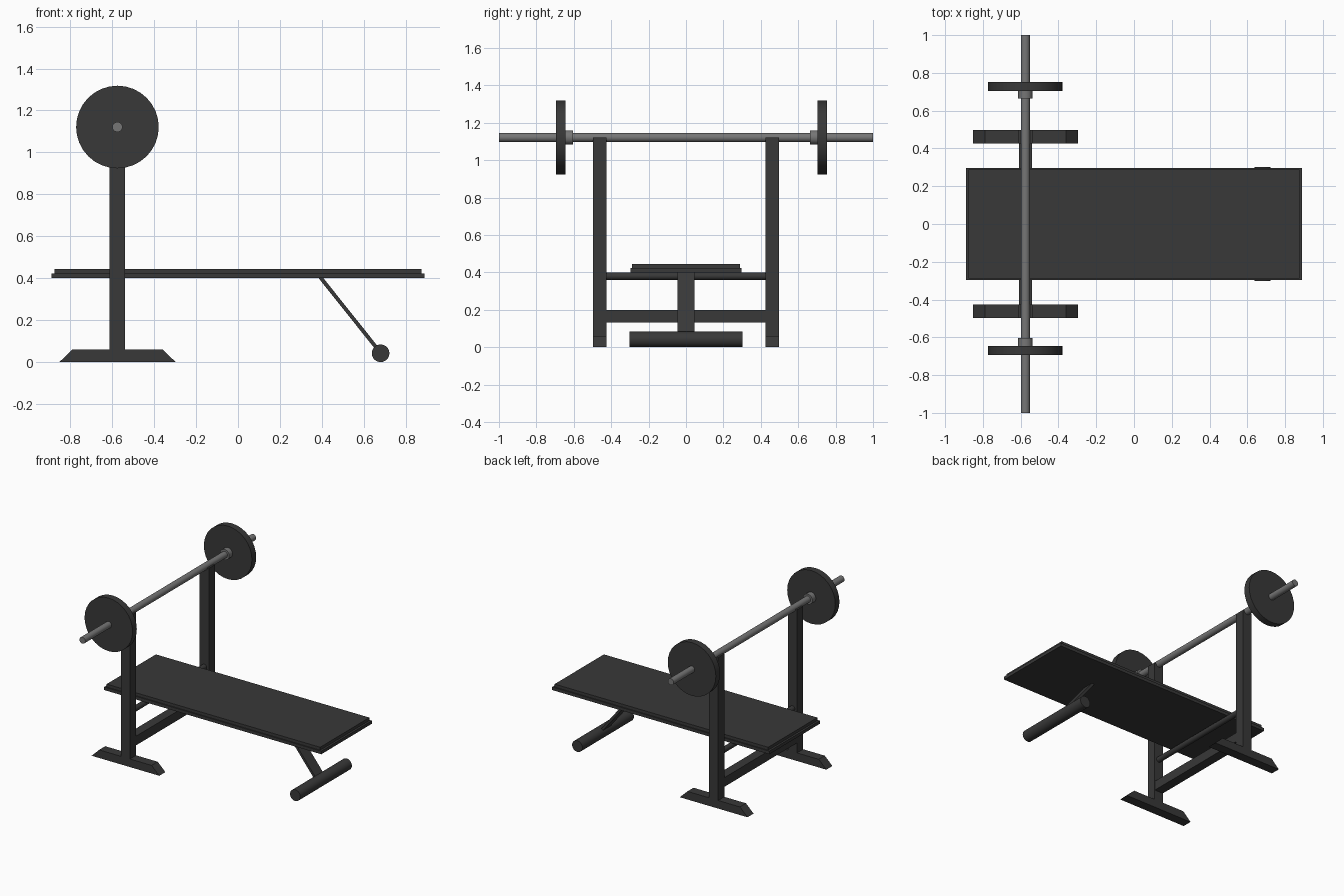
import bpy, bmesh, math
from mathutils import Vector

if "Cube" in bpy.data.objects:
    bpy.data.objects.remove(bpy.data.objects["Cube"])

RACK_X = -0.575
BAR_Z = 1.121


def material(name, v):
    m = bpy.data.materials.new(name)
    m.diffuse_color = (v, v, v, 1)
    m.use_nodes = True
    m.node_tree.nodes["Principled BSDF"].inputs["Base Color"].default_value = m.diffuse_color
    return m


DARK = material("dark_frame", 0.04)
STEEL = material("steel", 0.18)


def finish(name, bm, mat):
    bmesh.ops.recalc_face_normals(bm, faces=bm.faces)
    me = bpy.data.meshes.new(name)
    bm.to_mesh(me)
    bm.free()
    me.materials.append(mat)
    ob = bpy.data.objects.new(name, me)
    bpy.context.collection.objects.link(ob)
    return ob


def prism(name, profile, y0, y1, mat=DARK):
    """Extrude an (x, z) profile along y."""
    bm = bmesh.new()
    face = bm.faces.new([bm.verts.new((x, y0, z)) for x, z in profile])
    out = bmesh.ops.extrude_face_region(bm, geom=[face])
    moved = [g for g in out["geom"] if isinstance(g, bmesh.types.BMVert)]
    bmesh.ops.translate(bm, vec=(0, y1 - y0, 0), verts=moved)
    return finish(name, bm, mat)


def box(name, x0, x1, y0, y1, z0, z1):
    return prism(name, [(x0, z0), (x1, z0), (x1, z1), (x0, z1)], y0, y1)


def rod(name, x, z, r, y0, y1, mat=DARK, sides=32):
    """Round bar along y, smooth sides and flat ends."""
    ring = [(x + r * math.cos(2 * math.pi * i / sides),
             z + r * math.sin(2 * math.pi * i / sides)) for i in range(sides)]
    ob = prism(name, ring, y0, y1, mat)
    bpy.ops.object.select_all(action='DESELECT')
    ob.select_set(True)
    bpy.context.view_layer.objects.active = ob
    bpy.ops.object.shade_smooth_by_angle(angle=math.radians(30))
    return ob


# Bench: base board and slightly smaller pad
box("bench_board", -0.89, 0.89, -0.296, 0.296, 0.40, 0.423)
box("bench_pad", -0.875, 0.875, -0.288, 0.288, 0.423, 0.445)

# Uprights and tapered feet on both sides
for side, (y0, y1) in (("left", (-0.497, -0.426)), ("right", (0.426, 0.497))):
    box("upright_" + side, RACK_X - 0.037, RACK_X + 0.037, y0, y1, 0.06, 1.12)
    prism("foot_" + side,
          [(-0.852, 0), (-0.297, 0), (-0.36, 0.06), (-0.79, 0.06)], y0, y1)

# Cross members joining the uprights
box("lower_crossbeam", RACK_X - 0.035, RACK_X + 0.035, -0.426, 0.426, 0.132, 0.2)
rod("upper_crossbar", RACK_X, 0.38, 0.02, -0.426, 0.426)

# Slanted support leg and its floor roller
top, foot = Vector((0.392, 0.405)), Vector((0.68, 0.044))
d = (foot - top).normalized()
n = Vector((-d.y, d.x)) * 0.009
prism("support_leg", [top - n, foot - n, foot + n, top + n], -0.045, 0.045)
rod("floor_roller", 0.68, 0.042, 0.042, -0.302, 0.302)

# Barbell with weight plates and inner collars
rod("barbell_bar", RACK_X, BAR_Z, 0.024, -1, 1, STEEL)
for side, plate, collar in (("left", (-0.694, -0.645), (-0.645, -0.604)),
                            ("right", (0.703, 0.753), (0.664, 0.703))):
    rod("weight_plate_" + side, RACK_X, BAR_Z, 0.197, *plate, DARK)
    rod("collar_" + side, RACK_X, BAR_Z, 0.038, *collar, STEEL)
